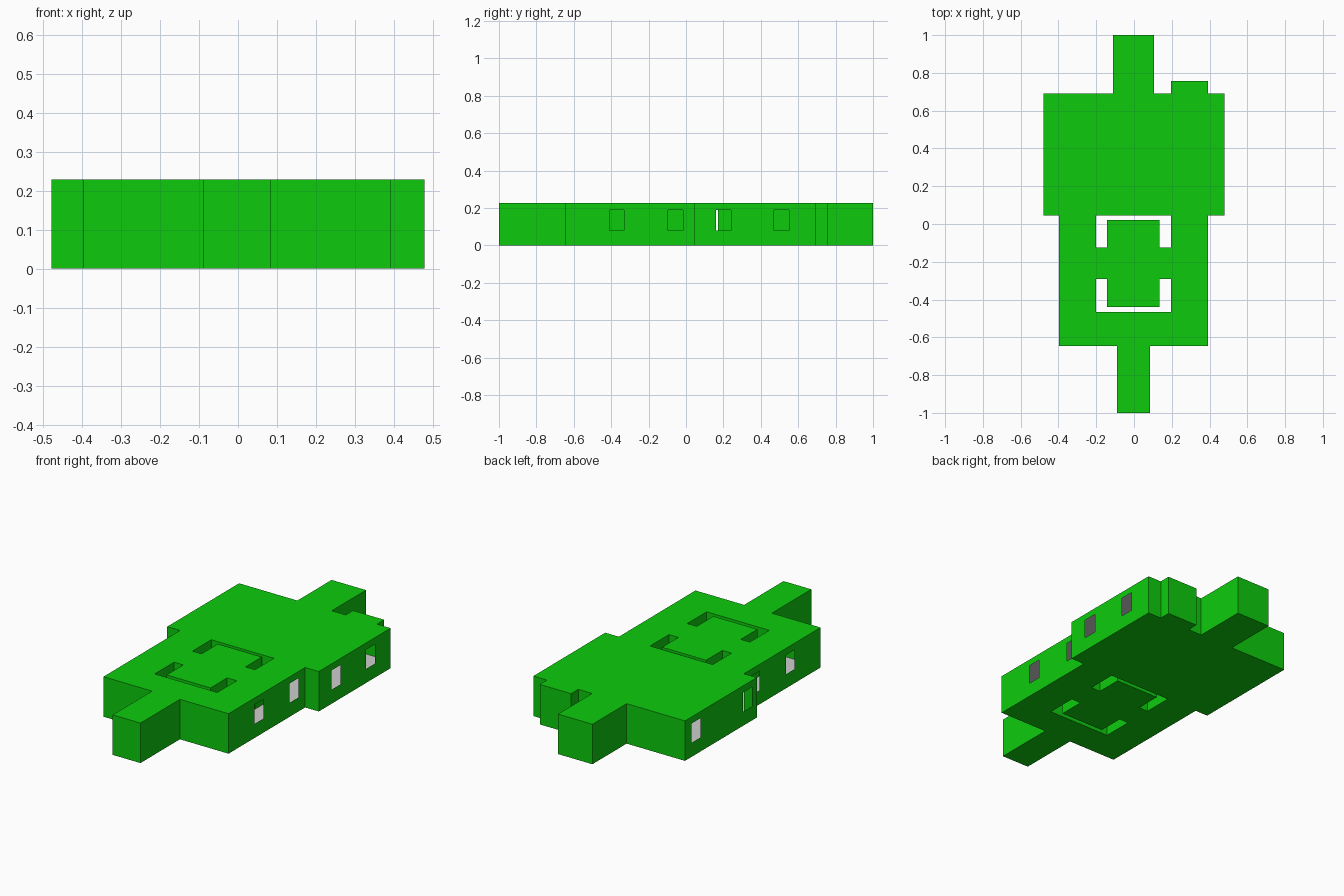
import bpy
import bmesh

if "Cube" in bpy.data.objects:
    bpy.data.objects.remove(bpy.data.objects["Cube"])

HEIGHT, SILL, LINTEL, LINING = 0.228, 0.08, 0.19, 0.002

# Plan rectangles: x0, x1, y0, y1
WINGS = [
    (-0.09, 0.085, -1.0, -0.645),      # front arm
    (-0.397, 0.392, -0.645, 0.045),    # front hall
    (-0.478, 0.478, 0.045, 0.692),     # wide back hall
    (-0.11, 0.107, 0.692, 1.0),        # back arm
    (0.195, 0.392, 0.692, 0.757),      # small back projection
]
COURT = (-0.2, 0.195, -0.465, 0.045)
CORES = [(-0.142, 0.135, -0.44, 0.022), (-0.2, 0.195, -0.29, -0.125)]

# Window spans along y for each outer side
WINDOWS = {
    1: [(-0.41, -0.332), (-0.096, -0.016), (0.16, 0.24), (0.47, 0.55)],
    -1: [(-0.41, -0.332), (-0.096, -0.016), (0.09, 0.17), (0.55, 0.632)],
}


def material(name, colour):
    mat = bpy.data.materials.new(name)
    mat.use_nodes = True
    mat.diffuse_color = colour
    mat.node_tree.nodes["Principled BSDF"].inputs["Base Color"].default_value = colour
    return mat


green = material("green", (0.004, 0.6, 0.004, 1))
grey = material("light grey", (0.62, 0.62, 0.62, 1))


def within(rect, x, y):
    return rect[0] < x < rect[1] and rect[2] < y < rect[3]


def solid(x, y):
    if any(within(r, x, y) for r in CORES):
        return True
    return any(within(r, x, y) for r in WINGS) and not within(COURT, x, y)


def is_window(side, x, y):
    return abs(x) > 0.35 and any(a < y < b for a, b in WINDOWS[side])


# Plan grid, split at every wall and window edge
rects = WINGS + CORES + [COURT]
xs = sorted({v for r in rects for v in r[:2]})
ys = sorted({v for r in rects for v in r[2:]} | {v for s in WINDOWS.values() for w in s for v in w})
x_spans = list(zip(xs, xs[1:]))
y_spans = list(zip(ys, ys[1:]))
cells = [(a, b, c, d) for a, b in x_spans for c, d in y_spans
         if solid((a + b) / 2, (c + d) / 2)]


def make_object(name, quads, mat):
    bm = bmesh.new()
    for quad in quads:
        bm.faces.new([bm.verts.new(p) for p in quad])
    bmesh.ops.remove_doubles(bm, verts=bm.verts, dist=0.0001)
    mesh = bpy.data.meshes.new(name)
    bm.to_mesh(mesh)
    bm.free()
    mesh.materials.append(mat)
    obj = bpy.data.objects.new(name, mesh)
    bpy.context.collection.objects.link(obj)


def slab(name, z, up, mat):
    quads = [[(a, c, z), (b, c, z), (b, d, z), (a, d, z)] for a, b, c, d in cells]
    make_object(name, quads if up else [q[::-1] for q in quads], mat)


# Outer skin and grey room linings
slab("roof", HEIGHT, True, green)
slab("underside", 0, False, green)
slab("room_floor", LINING, True, grey)
slab("room_ceiling", HEIGHT - LINING, False, grey)

# Walls wherever a solid cell meets open space, leaving the windows open
walls = []
levels = [(0, SILL), (SILL, LINTEL), (LINTEL, HEIGHT)]
E = 0.0005
for a, b, c, d in cells:
    mx, my = (a + b) / 2, (c + d) / 2
    edges = [
        ((a, c), (b, c), (mx, c - E), 0),
        ((b, c), (b, d), (b + E, my), 1),
        ((b, d), (a, d), (mx, d + E), 0),
        ((a, d), (a, c), (a - E, my), -1),
    ]
    for p, q, outside, side in edges:
        if solid(*outside):
            continue
        for low, high in levels:
            if low == SILL and side and is_window(side, p[0], my):
                continue
            walls.append([(*p, low), (*q, low), (*q, high), (*p, high)])
make_object("walls", walls, green)
